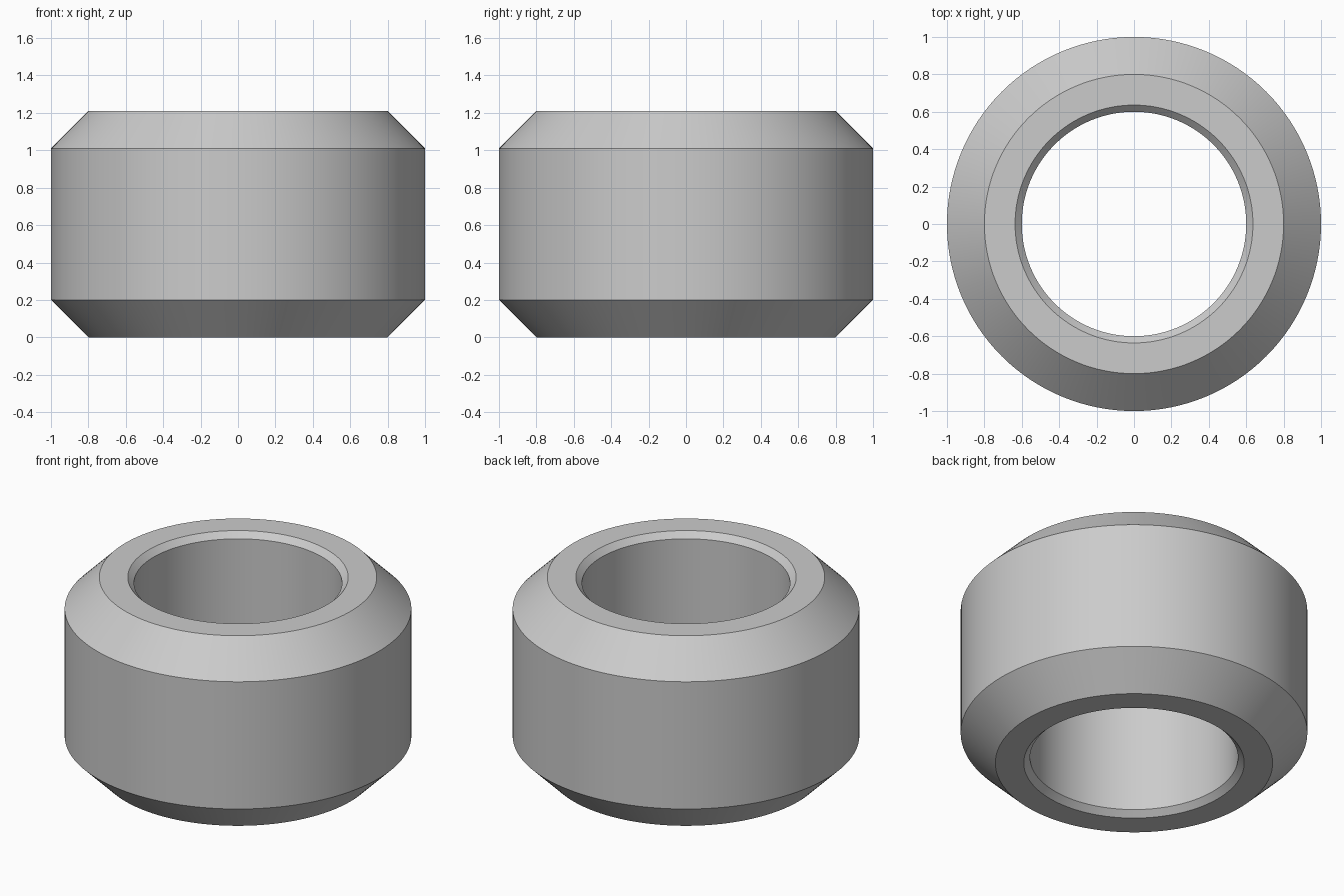
import bpy
import bmesh
import math

cube = bpy.data.objects.get("Cube")
if cube:
    bpy.data.objects.remove(cube, do_unlink=True)

HEIGHT = 1.21
OUTER = 1.0
BORE = 0.6
OUTER_CHAMFER = 0.2
BORE_CHAMFER = 0.036
SEGMENTS = 128

# Plain grey material
grey = bpy.data.materials.new("plain grey")
grey.use_nodes = True
colour = (0.6, 0.6, 0.6, 1.0)
grey.diffuse_color = colour
grey.node_tree.nodes["Principled BSDF"].inputs["Base Color"].default_value = colour

# Ring cross-section: lower half, then mirrored for the upper half
lower = [
    (BORE, BORE_CHAMFER),
    (BORE + BORE_CHAMFER, 0),
    (OUTER - OUTER_CHAMFER, 0),
    (OUTER, OUTER_CHAMFER),
]
profile = lower + [(r, HEIGHT - z) for r, z in reversed(lower)]

# Spin the closed profile around z
bm = bmesh.new()
verts = [bm.verts.new((r, 0, z)) for r, z in profile]
edges = [bm.edges.new((v, verts[(i + 1) % len(verts)])) for i, v in enumerate(verts)]
bmesh.ops.spin(bm, geom=verts + edges, cent=(0, 0, 0), axis=(0, 0, 1),
               angle=math.tau, steps=SEGMENTS, use_merge=False)
bmesh.ops.remove_doubles(bm, verts=bm.verts, dist=0.0001)
bmesh.ops.recalc_face_normals(bm, faces=bm.faces)

mesh = bpy.data.meshes.new("chamfered_ring")
bm.to_mesh(mesh)
bm.free()
mesh.materials.append(grey)
ring = bpy.data.objects.new("chamfered_ring", mesh)
bpy.context.collection.objects.link(ring)

# Smooth round walls with crisp chamfer edges
bpy.ops.object.select_all(action="DESELECT")
ring.select_set(True)
bpy.context.view_layer.objects.active = ring
bpy.ops.object.shade_smooth_by_angle(angle=math.radians(30))
